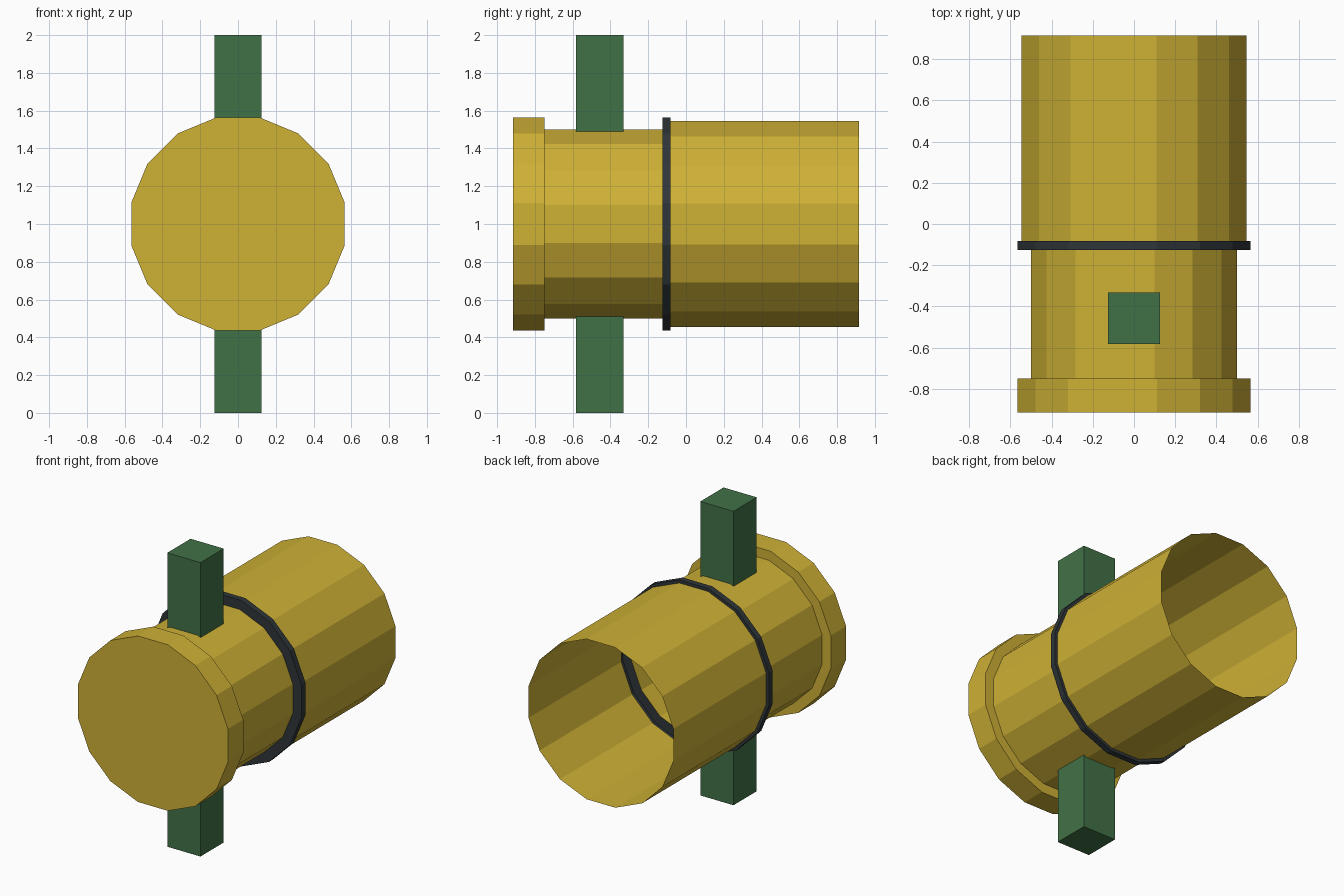
import bpy, bmesh, math

cube = bpy.data.objects.get("Cube")
if cube:
    bpy.data.objects.remove(cube, do_unlink=True)

SIDES = 16
AXIS_Z = 1.0


def material(name, rgb):
    m = bpy.data.materials.new(name)
    m.use_nodes = True
    color = (*rgb, 1.0)
    m.diffuse_color = color
    m.node_tree.nodes["Principled BSDF"].inputs["Base Color"].default_value = color
    return m


yellow = material("mustard yellow", (0.62, 0.44, 0.036))
green = material("dark green", (0.053, 0.165, 0.062))
charcoal = material("charcoal", (0.028, 0.036, 0.041))


def add_object(name, bm, mat):
    mesh = bpy.data.meshes.new(name)
    bm.to_mesh(mesh)
    bm.free()
    mesh.materials.append(mat)
    obj = bpy.data.objects.new(name, mesh)
    bpy.context.collection.objects.link(obj)
    return obj


def shell(name, profile, mat, cap_front=False):
    """Sweep (y, flat half-width) stations round the y axis as a thin skin."""
    bm = bmesh.new()
    rings = []
    for y, half in profile:
        r = half / math.cos(math.pi / SIDES)
        ring = []
        for i in range(SIDES):
            a = (i + 0.5) * math.tau / SIDES
            ring.append(bm.verts.new((r * math.cos(a), y, AXIS_Z + r * math.sin(a))))
        rings.append(ring)
    for a, b in zip(rings, rings[1:]):
        for i in range(SIDES):
            j = (i + 1) % SIDES
            bm.faces.new((a[i], b[i], b[j], a[j]))
    if cap_front:
        bm.faces.new(rings[0])
    return add_object(name, bm, mat)


# Closed front cap stepping down to the narrower barrel
shell("front_barrel", [(-0.915, 0.565), (-0.75, 0.565), (-0.75, 0.5), (-0.125, 0.5)],
      yellow, cap_front=True)

# Dark collar joining the barrel to the rear tube
shell("collar_ring", [(-0.125, 0.5), (-0.125, 0.565), (-0.083, 0.565), (-0.083, 0.545)],
      charcoal)

# Open rear tube
shell("rear_tube", [(-0.083, 0.545), (0.915, 0.545)], yellow)

# Square post running vertically through the barrel
bm = bmesh.new()
bmesh.ops.create_cube(bm, size=1)
bmesh.ops.scale(bm, vec=(0.25, 0.25, 2), verts=bm.verts)
bmesh.ops.translate(bm, vec=(0, -0.457, AXIS_Z), verts=bm.verts)
add_object("vertical_post", bm, green)
